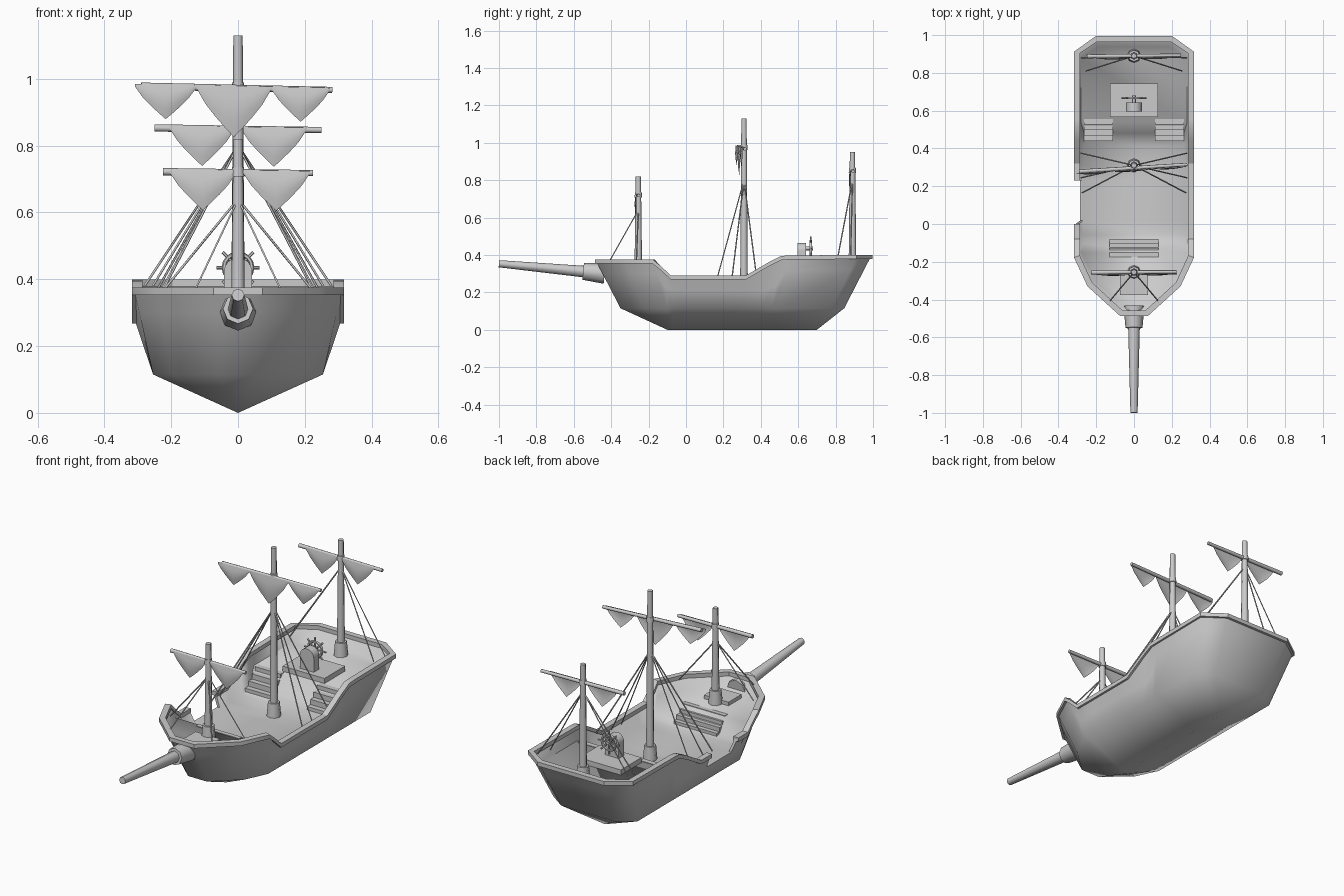
import bpy, bmesh, math
from mathutils import Vector, Matrix

cube = bpy.data.objects.get("Cube")
if cube:
    bpy.data.objects.remove(cube, do_unlink=True)

grey = bpy.data.materials.new("plain_grey")
grey.use_nodes = True
tone = (0.6, 0.6, 0.6, 1)
grey.diffuse_color = tone
grey.node_tree.nodes["Principled BSDF"].inputs["Base Color"].default_value = tone


def finish(name, bm, angle=35):
    bmesh.ops.recalc_face_normals(bm, faces=bm.faces)
    mesh = bpy.data.meshes.new(name)
    bm.to_mesh(mesh)
    bm.free()
    obj = bpy.data.objects.new(name, mesh)
    bpy.context.collection.objects.link(obj)
    mesh.materials.append(grey)
    bpy.ops.object.select_all(action='DESELECT')
    obj.select_set(True)
    bpy.context.view_layer.objects.active = obj
    bpy.ops.object.shade_smooth_by_angle(angle=math.radians(angle))


def add_rod(bm, a, b, r1, r2, sides=8):
    a, b = Vector(a), Vector(b)
    turn = (b - a).to_track_quat('Z', 'Y').to_matrix().to_4x4()
    bmesh.ops.create_cone(bm, cap_ends=True, segments=sides, radius1=r1, radius2=r2,
                          depth=(b - a).length,
                          matrix=Matrix.Translation((a + b) / 2) @ turn)


def rod(name, a, b, r1, r2):
    bm = bmesh.new()
    add_rod(bm, a, b, r1, r2)
    finish(name, bm, 50)


def add_box(bm, low, high):
    low, high = Vector(low), Vector(high)
    bmesh.ops.create_cube(bm, size=1, matrix=Matrix.Translation((low + high) / 2)
                          @ Matrix.Diagonal((*(high - low), 1)))


def box(name, low, high):
    bm = bmesh.new()
    add_box(bm, low, high)
    finish(name, bm)


# Hull stations from bow to stern: rim x, y, z and deck height
half = [(.07, -.48, .365, .3), (.24, -.325, .365, .3), (.31, -.175, .365, .3),
        (.31, -.14, .335, .225), (.31, -.08, .28, .21), (.31, 0, .28, .21),
        (.31, .23, .28, .21), (.31, .32, .28, .21), (.31, .44, .35, .21),
        (.31, .51, .385, .235), (.31, .555, .387, .32), (.31, .91, .39, .32),
        (.2, .988, .39, .32)]
loop = half + [(-x, y, z, d) for x, y, z, d in reversed(half)]
count = len(loop)
gap = next(i for i, s in enumerate(loop) if s[0] < 0 and s[1] == .23)


def outward(i):
    p, q = Vector(loop[i - 1][:2]), Vector(loop[(i + 1) % count][:2])
    t = (q - p).normalized()
    return Vector((t.y, -t.x, 0))


# Hull shell with sloped sides, bulwark and deck
bm = bmesh.new()
rings = []
for i, (x, y, z, d) in enumerate(loop):
    rim = Vector((x, y, z))
    chine = Vector((x * .82, y * .815 + .041, .115))
    keel = Vector((0, min(max(chine.y, -.1), .7), 0))
    side = chine.lerp(rim, (d - chine.z) / (z - chine.z))
    inset = outward(i) * .015
    rings.append([bm.verts.new(p) for p in (keel, chine, side, rim, rim - inset, side - inset)])
for i in range(count):
    a, b = rings[i], rings[(i + 1) % count]
    for k in range(5):
        if i == gap and k >= 2:
            continue
        bm.faces.new((a[k], b[k], b[k + 1], a[k + 1]))
a, b = rings[gap], rings[gap + 1]
bm.faces.new((a[2], b[2], b[5], a[5]))
for r in (a, b):
    bm.faces.new(r[2:])
for i in range(len(half) - 1):
    j = count - 1 - i
    bm.faces.new((rings[i][5], rings[i + 1][5], rings[j - 1][5], rings[j][5]))
bmesh.ops.remove_doubles(bm, verts=bm.verts, dist=.0005)
finish("hull", bm, 75)

# Cap rail around the rim, open at the boarding gap
bm = bmesh.new()
previous = None
for step in range(count):
    i = (gap + 1 + step) % count
    base, n = Vector(loop[i][:3]), outward(i)
    ring = [bm.verts.new(base + n * s + Vector((0, 0, h)))
            for s, h in ((.008, -.012), (.008, .01), (-.024, .01), (-.024, -.012))]
    if previous:
        for k in range(4):
            m = (k + 1) % 4
            bm.faces.new((previous[k], previous[m], ring[m], ring[k]))
    else:
        bm.faces.new(ring)
    previous = ring
bm.faces.new(previous)
finish("cap_rail", bm, 30)


# Stairs between deck levels
def stairs(name, x1, x2, start, end, low, high, steps=4):
    bm = bmesh.new()
    rise = (high - low) / steps
    for s in range(steps):
        y1 = start + (end - start) * s / steps
        base = low + rise * s
        add_box(bm, (x1, min(y1, end), base - .005), (x2, max(y1, end), base + rise))
    finish(name, bm)


stairs("fore_stairs", -.13, .13, -.08, -.175, .21, .303)
stairs("left_aft_stairs", .11, .265, .44, .555, .21, .323)
stairs("right_aft_stairs", -.265, -.11, .44, .555, .21, .323)

# Deck fittings
box("helm_platform", (-.127, .566, .31), (.127, .745, .348))
box("fore_hatch", (-.074, -.375, .29), (.074, -.262, .32))
bm = bmesh.new()
add_box(bm, (-.042, .595, .34), (.042, .642, .423))
add_rod(bm, (0, .595, .423), (0, .642, .423), .042, .042, 16)
finish("helm_pedestal", bm)
rod("wheel_axle", (0, .63, .435), (0, .68, .435), .01, .01)

# Steering wheel with projecting handles
bpy.ops.mesh.primitive_torus_add(major_segments=16, minor_segments=6, major_radius=.042,
                                 minor_radius=.007, location=(0, .667, .435),
                                 rotation=(math.pi / 2, 0, 0))
wheel = bpy.context.object
wheel.name = "steering_wheel"
wheel.data.materials.append(grey)
bpy.ops.object.shade_smooth_by_angle(angle=math.radians(60))
bm = bmesh.new()
for k in range(4):
    t = k * math.pi / 4
    v = Vector((math.cos(t), 0, math.sin(t))) * .065
    c = Vector((0, .667, .435))
    add_rod(bm, c - v, c + v, .005, .005, 6)
finish("wheel_spokes", bm)

# Bowsprit and its socket
rod("bowsprit", (0, -.5, .307), (0, -1, .353), .032, .019)
rod("bowsprit_socket", (0, -.435, .301), (0, -.55, .312), .055, .045)


# Sail hanging in a scallop between two points along its yard
def sail(name, left, right, drop, belly, cols=8, rows=4):
    bm = bmesh.new()
    grid = []
    for c in range(cols + 1):
        u = c / cols
        depth = .008 + drop * (1 - abs(2 * u - 1)) ** .8
        head = left.lerp(right, u)
        grid.append([bm.verts.new(head - Vector((
            0, belly * math.sin(math.pi * r / rows) * math.sin(math.pi * u), depth * r / rows)))
            for r in range(rows + 1)])
    for c in range(cols):
        for r in range(rows):
            bm.faces.new((grid[c][r], grid[c + 1][r], grid[c + 1][r + 1], grid[c][r + 1]))
    finish(name, bm, 40)


# Mirrored ropes from a mast point to the rails
def rigging(name, top, anchors):
    curve = bpy.data.curves.new(name, 'CURVE')
    curve.dimensions = '3D'
    curve.bevel_depth = .0035
    curve.bevel_resolution = 0
    for x, y, z in anchors:
        for s in (-1, 1):
            line = curve.splines.new('POLY')
            line.points.add(1)
            line.points[0].co = (*top, 1)
            line.points[1].co = (s * x, y, z, 1)
    curve.materials.append(grey)
    bpy.context.collection.objects.link(bpy.data.objects.new(name, curve))


# Masts: name, y, deck, top, yard ends, sail spans (x1, x2, drop), rope top, anchors
masts = [
    ("fore", -.255, .3, .82, (-.225, -.257, .722), (.225, -.253, .718),
     [(-.205, -.005, .112), (.015, .215, .112)], .64,
     [(.13, -.41, .365), (.225, -.265, .365)]),
    ("main", .31, .21, 1.13, (-.29, .278, .978), (.282, .315, .967),
     [(-.308, -.125, .095), (-.125, .1, .145), (.1, .275, .095)], .8,
     [(.275, .165, .27), (.28, .245, .27), (.28, .375, .3)]),
    ("aft", .89, .32, .95, (-.25, .888, .853), (.25, .893, .847),
     [(-.205, -.01, .11), (.01, .205, .11)], .8,
     [(.255, .81, .38), (.28, .88, .38)]),
]
for name, y, deck, top, left, right, sails, knot, anchors in masts:
    left, right = Vector(left), Vector(right)
    rod(name + "_mast", (0, y, deck - .02), (0, y, top), .021, .014)
    rod(name + "_mast_socket", (0, y, deck - .02), (0, y, deck + .075), .038, .03)
    rod(name + "_yard", left, right, .011, .009)
    middle = left.lerp(right, .5)
    rod(name + "_yard_lashing", (0, y, middle.z - .012), (0, y, middle.z + .016), .02, .018)
    for k, (x1, x2, drop) in enumerate(sails):
        heads = [left.lerp(right, (x - left.x) / (right.x - left.x)) + Vector((0, -.011, .006))
                 for x in (x1, x2)]
        sail(f"{name}_sail_{k + 1}", *heads, drop, .008)
    rigging(name + "_rigging", (0, y, knot), anchors)
